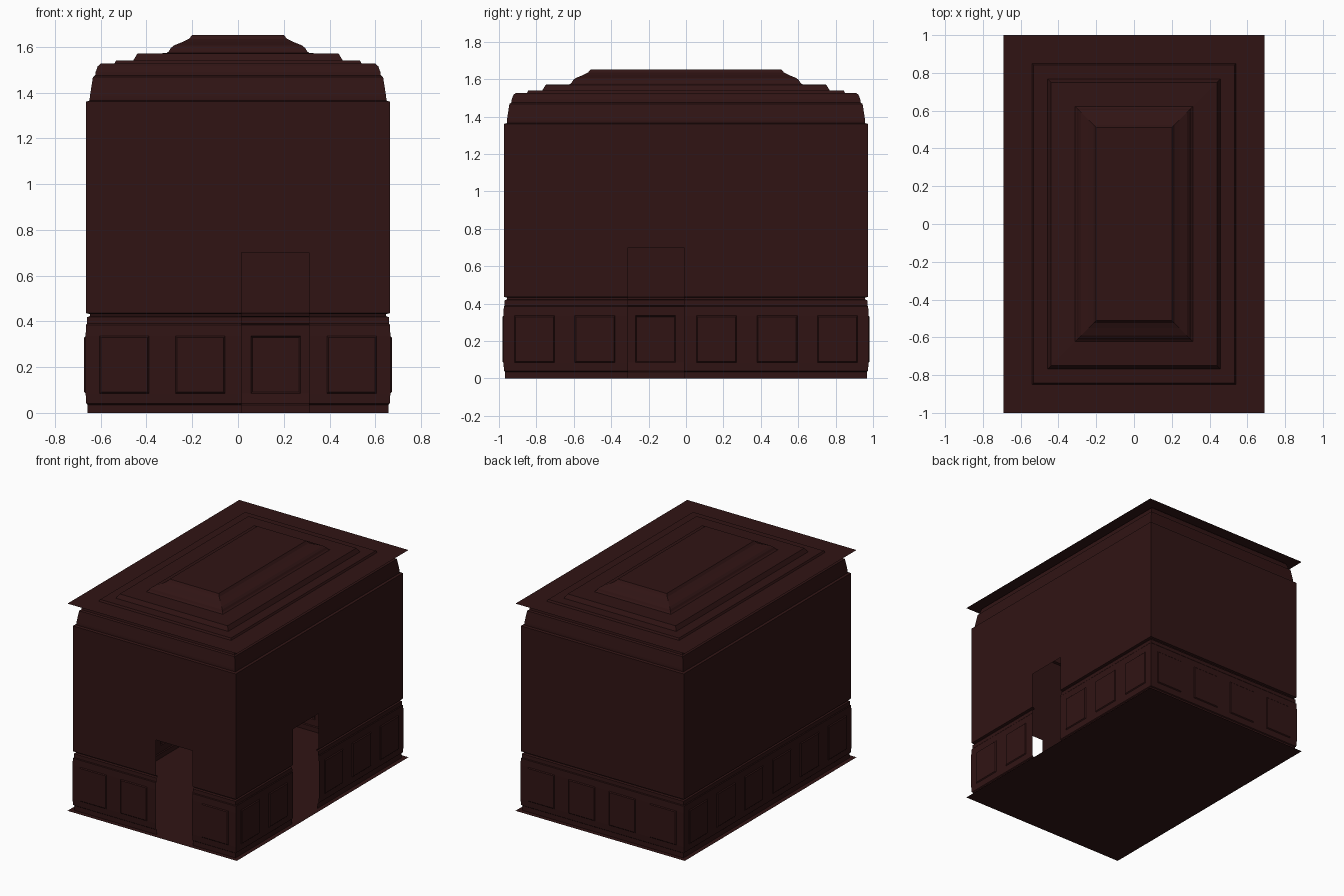
import bpy, bmesh
from mathutils import Matrix, Vector
from math import radians

if "Cube" in bpy.data.objects:
    bpy.data.objects.remove(bpy.data.objects["Cube"])

X, Y = 0.69, 1.0          # half sizes of the room
DOOR_TOP = 0.70
PANEL_Z = (0.085, 0.335)
PANEL_HALF = 0.108

mat = bpy.data.materials.new("dark_red_wood")
mat.diffuse_color = (0.03, 0.007, 0.007, 1)
mat.use_nodes = True
mat.node_tree.nodes["Principled BSDF"].inputs["Base Color"].default_value = mat.diffuse_color


def finish(bm, name):
    me = bpy.data.meshes.new(name)
    bm.to_mesh(me)
    bm.free()
    ob = bpy.data.objects.new(name, me)
    bpy.context.collection.objects.link(ob)
    me.materials.append(mat)
    return ob


# Profiles as (inset from the outer edge, height)
wainscot = [(.033, 0), (.033, .035), (.027, .04), (.024, .085), (.024, .335),
            (.026, .385), (.030, .39), (.031, .418), (.043, .423),
            (.043, .432), (.026, .436)]
wall = [(.026, .436), (.026, DOOR_TOP), (.026, 1.36)]
cornice = [(.026, 1.36), (.042, 1.365), (.042, 1.375), (.043, 1.385),
           (.050, 1.43), (.056, 1.468), (.066, 1.475), (.068, 1.49),
           (.077, 1.515), (.09, 1.527)]
ceiling = [(0, 1.527), (.15, 1.527), (.157, 1.54), (.232, 1.54), (.25, 1.57),
           (.377, 1.572), (.388, 1.58), (.396, 1.594), (.41, 1.606),
           (.45, 1.622), (.476, 1.635), (.49, 1.652)]

# Sides in order front, right, back, left: half width, half depth, door, panel centres
short_panels = (-.497, -.165, .165, .497)
long_panels = (-.81, -.487, -.163, .163, .487, .81)
sides = [("front", X, Y, (.015, .31), short_panels),
         ("right", Y, X, (-.31, -.01), long_panels),
         ("back", X, Y, None, short_panels),
         ("left", Y, X, None, long_panels)]


def build_side(part, k, profile, panels):
    """Run a profile along one side, leaving out the doorway and sinking the panels."""
    label, half, depth, door, centres = sides[k]
    in_door = lambda u: door and door[0] - 1e-4 < u < door[1] + 1e-4
    spans = [(c - PANEL_HALF, c + PANEL_HALF) for c in centres if not in_door(c)] if panels else []
    cuts = sorted([u for s in spans for u in s] + list(door or ()))
    bm = bmesh.new()
    rows = []
    for d, z in profile:
        us = [-(half - d)] + cuts + [half - d]
        rows.append([bm.verts.new((u, d - depth, z)) for u in us])
    sunk = []
    for lo, hi in zip(rows, rows[1:]):
        zm = (lo[0].co.z + hi[0].co.z) / 2
        for i in range(len(lo) - 1):
            um = (lo[i].co.x + lo[i + 1].co.x) / 2
            if in_door(um) and zm < DOOR_TOP:
                continue
            f = bm.faces.new((lo[i], lo[i + 1], hi[i + 1], hi[i]))
            if PANEL_Z[0] < zm < PANEL_Z[1] and any(a < um < b for a, b in spans):
                sunk.append(f)
    bm.normal_update()
    if sunk:
        bmesh.ops.inset_individual(bm, faces=sunk, thickness=.008, depth=.006)
    loose = [v for v in bm.verts if not v.link_faces]
    bmesh.ops.delete(bm, geom=loose, context='VERTS')
    bm.transform(Matrix.Rotation(radians(90 * k), 4, 'Z'))
    finish(bm, label + "_" + part)


# Walls, panelled wainscot and cornice
for k in range(4):
    build_side("wainscot", k, wainscot, True)
    build_side("wall", k, wall, False)
    build_side("cornice", k, cornice, False)

# Stepped ceiling
bm = bmesh.new()
rings = []
for d, z in ceiling:
    rings.append([bm.verts.new((sx * (X - d), sy * (Y - d), z))
                  for sx, sy in ((-1, -1), (1, -1), (1, 1), (-1, 1))])
for a, b in zip(rings, rings[1:]):
    for i in range(4):
        j = (i + 1) % 4
        bm.faces.new((a[i], a[j], b[j], b[i]))
bm.faces.new(rings[-1])
finish(bm, "tray_ceiling")

# Floor
bm = bmesh.new()
bm.faces.new([bm.verts.new((sx * X, sy * Y, 0)) for sx, sy in ((-1, -1), (1, -1), (1, 1), (-1, 1))])
finish(bm, "floor")
